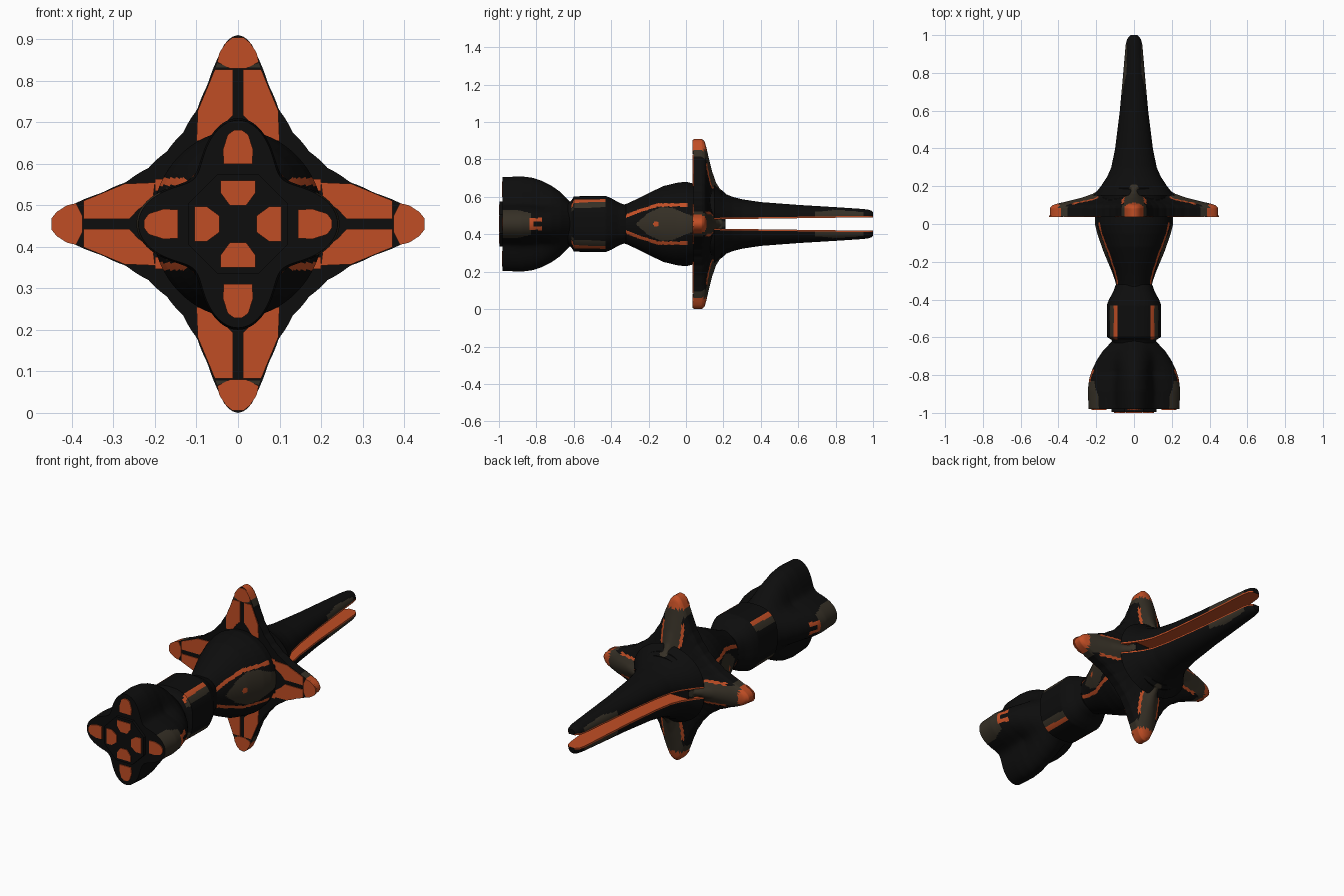
import bpy, bmesh, math
from mathutils import Vector

old = bpy.data.objects.get("Cube")
if old:
    bpy.data.objects.remove(old, do_unlink=True)

ZC = 0.455      # height of the long axis
SEG = 240       # points around a hull section


def material(name, rgb):
    m = bpy.data.materials.new(name)
    m.use_nodes = True
    m.diffuse_color = (*rgb, 1)
    bsdf = m.node_tree.nodes["Principled BSDF"]
    bsdf.inputs["Base Color"].default_value = (*rgb, 1)
    bsdf.inputs["Roughness"].default_value = 0.8
    return m


MATS = [material("hull black", (0.004, 0.004, 0.004)),
        material("burnt orange", (0.53, 0.075, 0.018)),
        material("panel grey", (0.036, 0.029, 0.019))]
BLACK, ORANGE, GREY = 0, 1, 2


def lerp(table, v):
    """Piecewise linear lookup in ((key, value), ...)."""
    if v <= table[0][0]:
        return table[0][1]
    for (a, p), (b, q) in zip(table, table[1:]):
        if v <= b:
            return p + (q - p) * (v - a) / (b - a)
    return table[-1][1]


def span(a, b, n):
    return [a + (b - a) * i / n for i in range(n + 1)]


def finish(name, bm, smooth=True):
    bmesh.ops.recalc_face_normals(bm, faces=bm.faces)
    me = bpy.data.meshes.new(name)
    bm.to_mesh(me)
    bm.free()
    for m in MATS:
        me.materials.append(m)
    ob = bpy.data.objects.new(name, me)
    bpy.context.collection.objects.link(ob)
    if smooth:
        bpy.ops.object.select_all(action='DESELECT')
        ob.select_set(True)
        bpy.context.view_layer.objects.active = ob
        bpy.ops.object.shade_smooth_by_angle(angle=math.radians(35))
    return ob


def loft(name, ys, section, rule=None):
    """Skin closed (x, z) sections along y, colouring faces by position."""
    bm = bmesh.new()
    rings = [[bm.verts.new((x, y, ZC + z)) for x, z in section(y)] for y in ys]
    for a, b in zip(rings, rings[1:]):
        n = len(a)
        for i in range(n):
            f = bm.faces.new((a[i], a[(i + 1) % n], b[(i + 1) % n], b[i]))
            if rule:
                c = f.calc_center_median()
                f.material_index = rule(c.x, c.y, c.z - ZC)
    bm.faces.new(rings[0])
    bm.faces.new(rings[-1])
    return finish(name, bm)


def polar(radius):
    """Section from a radius function of (y, angle)."""
    def section(y):
        out = []
        for i in range(SEG):
            a = 2 * math.pi * i / SEG
            rx, rz = radius(y, a)
            out.append((rx * math.cos(a), rz * math.sin(a)))
        return out
    return section


def plates(name, outline, y0, y1, mat, mirror=False, turns=(0, 1, 2, 3)):
    """Thin plates from a (sideways, outward) outline, repeated around the axis."""
    bm = bmesh.new()
    for k in turns:
        for s in ((1, -1) if mirror else (1,)):
            pts = []
            for u, r in outline:
                u *= s
                pts.append([(u, r), (r, -u), (-u, -r), (-r, u)][k])
            front = [bm.verts.new((x, y0, ZC + z)) for x, z in pts]
            back = [bm.verts.new((x, y1, ZC + z)) for x, z in pts]
            n = len(pts)
            faces = [bm.faces.new(front), bm.faces.new(back)]
            faces += [bm.faces.new((front[i], front[(i + 1) % n], back[(i + 1) % n], back[i]))
                      for i in range(n)]
            for f in faces:
                f.material_index = mat
    return finish(name, bm, False)


# Engine cluster: four rounded lobes
TAIL = ((-.98, .25), (-.88, .255), (-.82, .247), (-.77, .23), (-.72, .205), (-.67, .17), (-.62, .12))
NOTCH = ((-.98, .38), (-.78, .36), (-.66, .15), (-.62, .05))


def tail_radius(y, a):
    r = lerp(TAIL, y) * (1 - lerp(NOTCH, y) * (1 - math.cos(4 * a)) / 2)
    return r * .96, r


def tail_rule(x, y, z):
    if abs(x) < .14:
        return BLACK
    if -.84 < y < -.77 and abs(z) < .033 and not (y > -.815 and abs(z) < .01):
        return ORANGE
    return GREY if y < -.83 and abs(z) < .075 - .25 * max(0, y + .9) else BLACK


loft("engine_cluster", span(-.98, -.62, 48), polar(tail_radius), tail_rule)
hub = [(.12 * math.cos(t) / math.cos(math.pi / 8), .12 * math.sin(t) / math.cos(math.pi / 8))
       for t in [math.pi / 8 + i * math.pi / 4 for i in range(8)]]
loft("engine_hub", [-.996, -.9], lambda y: hub)
plates("hub_nozzles", [(-.02, .045), (.02, .045), (.042, .075), (.042, .105), (-.042, .105), (-.042, .075)],
       -1.0, -.99, ORANGE)
LOBE = [(-.035, .145), (.035, .145), (.036, .18), (.025, .215), (.01, .226),
        (-.01, .226), (-.025, .215), (-.036, .18)]
plates("lobe_nozzles", LOBE, -.985, -.977, ORANGE)

# Neck: rounded square collar with four long corner stripes
NECK = ((-.63, .115), (-.612, .125), (-.6, .148), (-.43, .15), (-.4, .138), (-.36, .115), (-.32, .1))


def neck_radius(y, a):
    r = lerp(NECK, y) / (abs(math.cos(a)) ** 2.6 + abs(math.sin(a)) ** 2.6) ** (1 / 2.6)
    return r * .96, r


def neck_rule(x, y, z):
    if not -.61 < y < -.43:
        return BLACK
    if .088 < abs(x) < .108 and abs(z) > .09:
        return ORANGE
    return GREY if .108 <= abs(x) < .128 and abs(z) > .07 else BLACK


loft("neck", span(-.63, -.32, 50), polar(neck_radius), neck_rule)

# Main pod: swelling hull with a framed panel on each side
POD_Z = ((-.345, .1), (-.32, .107), (-.27, .13), (-.2, .165), (-.12, .203), (-.05, .22), (0, .226), (.045, .215))
POD_X = ((-.345, .09), (-.3, .1), (-.25, .118), (-.15, .16), (-.05, .195), (0, .207), (.045, .205))
STRIPE = ((-.34, .035), (-.25, .07), (-.15, .102), (.05, .102))
PANEL = ((-.27, 0), (-.2, .06), (-.13, .092), (-.07, .085), (0, .055), (.045, .04))


def pod_rule(x, y, z):
    if abs(x) < .04:
        return BLACK
    if math.hypot(y + .16, z) < .015:
        return ORANGE
    if y < .01 and abs(abs(z) - lerp(STRIPE, y)) < .009:
        return ORANGE
    return GREY if abs(z) < lerp(PANEL, y) else BLACK


loft("main_pod", span(-.345, .045, 65), polar(lambda y, a: (lerp(POD_X, y), lerp(POD_Z, y))), pod_rule)

# Four-pointed wing star, thinning backwards into the body
STAR = ((0, .455), (2, .451), (3.9, .44), (7.1, .403), (12.6, .343), (20, .293), (31.5, .258), (45, .247))
REACH = ((.04, .455), (.085, .455), (.1, .44), (.11, .405), (.12, .36), (.14, .28), (.16, .222), (.18, .19), (.21, .165))


def star_radius(y, a):
    d = math.degrees(a) % 90
    reach = lerp(REACH, y)
    r = max(lerp(STAR, min(d, 90 - d)) * reach / .455, min(reach, .18))
    return r * .98, r


def star_rule(x, y, z):
    out, side = max(abs(x), abs(z)), min(abs(x), abs(z))
    if out > .395:
        return ORANGE
    if y > .09 and out > .15:
        edge = min(.052, .9 * (out - .15))
        if side < edge:
            return GREY
        if side < edge + .014 and .19 < out < .32:
            return ORANGE
    return GREY if out > .355 else BLACK


loft("wing_star", span(.04, .21, 56), polar(star_radius), star_rule)
plates("wing_tip_caps", [(-.05, .39), (-.02, .375), (.02, .375), (.05, .39), (.045, .412), (.029, .437),
                         (.014, .449), (-.014, .449), (-.029, .437), (-.045, .412)], .036, .044, ORANGE)
plates("wing_front_panels", [(.012, .262), (.012, .372), (.056, .372), (.072, .333), (.097, .273),
                             (.1, .2), (.06, .205), (.035, .24)], .036, .044, ORANGE, True)
plates("wing_tip_bands", [(.014, .377), (.054, .377), (.05, .388), (.022, .378)], .037, .044, GREY, True, (0, 2))
plates("wing_root_panels", [(.08, .13), (.108, .13), (.108, .2), (.08, .2)], .036, .044, ORANGE, True, (1, 3))

# Twin rear prongs: half-round blades with orange facing inner sides
HIGH = ((.15, .21), (.2, .165), (.25, .145), (.3, .132), (.4, .117), (.6, .102), (.8, .09), (.95, .08), (.985, .075), (1, .064))
WIDE = ((.15, .215), (.2, .175), (.25, .142), (.3, .12), (.4, .1), (.6, .075), (.8, .057), (.95, .044), (.98, .036), (1, .018))
GAP = ((.15, .025), (1, .036))


def prong(name, s):
    def section(y):
        h, w, g = lerp(HIGH, y), lerp(WIDE, y), lerp(GAP, y)
        arc = [(w * math.cos(a), s * (g + .008 + (h - g - .008) * math.sin(a)))
               for a in span(0, math.pi, 32)]
        return [(w, s * g)] + arc + [(-w, s * g)]

    def rule(x, y, z):
        up = abs(z) - lerp(GAP, y)
        if up < .006:
            return ORANGE
        return GREY if .69 < y < .95 and up < .043 - .1 * abs(y - .8) else BLACK

    loft(name, span(.15, 1, 85), section, rule)


prong("upper_prong", 1)
prong("lower_prong", -1)
